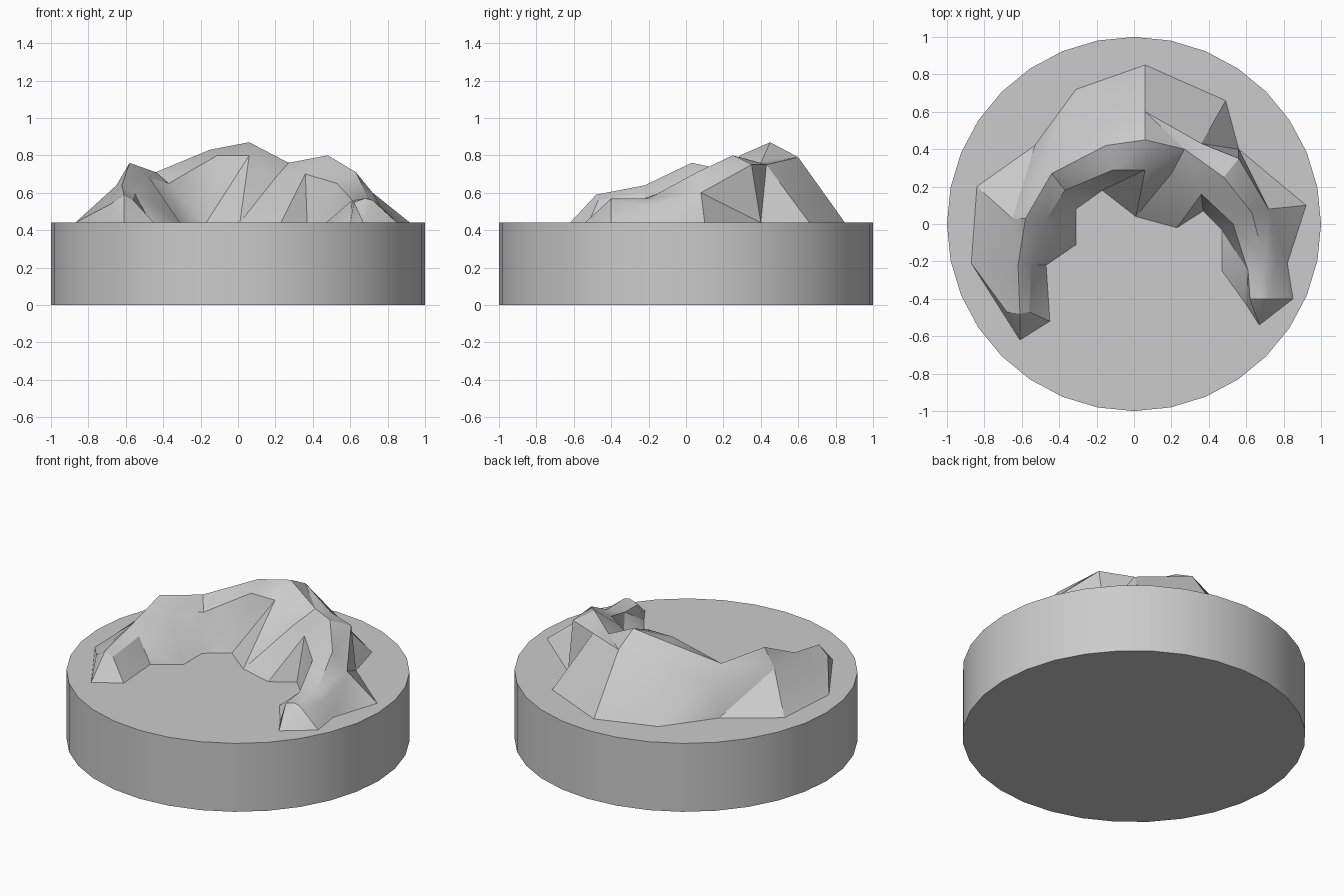
import bpy
import bmesh
import math
from mathutils import Vector

default_cube = bpy.data.objects.get("Cube")
if default_cube:
    bpy.data.objects.remove(default_cube, do_unlink=True)

BASE_HEIGHT = 0.44

# One plain stone grey for everything
stone_grey = bpy.data.materials.new("stone_grey")
stone_grey.use_nodes = True
colour = (0.6, 0.6, 0.6, 1.0)
stone_grey.diffuse_color = colour
stone_grey.node_tree.nodes["Principled BSDF"].inputs["Base Color"].default_value = colour


def finish(obj, angle):
    """Give the object its material and soft shading with sharp creases."""
    obj.data.materials.clear()
    obj.data.materials.append(stone_grey)
    bpy.ops.object.select_all(action="DESELECT")
    obj.select_set(True)
    bpy.context.view_layer.objects.active = obj
    bpy.ops.object.shade_smooth_by_angle(angle=math.radians(angle))


def add_chain(bm, points, first, last):
    """Add a row of vertices running between the two shared tips."""
    row = [bm.verts.new(Vector(p) if len(p) == 3 else Vector((*p, BASE_HEIGHT)))
           for p in points]
    return [first] + row + [last]


def bridge(bm, lower, upper):
    """Join two rows with triangles, always taking the shorter diagonal."""
    i = j = 0
    while i < len(lower) - 1 or j < len(upper) - 1:
        can_lower = i < len(lower) - 1
        can_upper = j < len(upper) - 1
        step_lower = can_lower
        if can_lower and can_upper:
            lower_span = (lower[i + 1].co - upper[j].co).length
            upper_span = (upper[j + 1].co - lower[i].co).length
            step_lower = lower_span <= upper_span
        if step_lower:
            corners = (lower[i], lower[i + 1], upper[j])
            i += 1
        else:
            corners = (lower[i], upper[j + 1], upper[j])
            j += 1
        if len(set(corners)) == len(corners):
            bm.faces.new(corners)


# Round base
bpy.ops.mesh.primitive_cylinder_add(vertices=32, radius=1, depth=BASE_HEIGHT,
                                    location=(0, 0, BASE_HEIGHT / 2))
round_base = bpy.context.object
round_base.name = "round_base"
finish(round_base, 30)

# Horseshoe ridge: rows of points from the right tip round the back to the left tip
outer_foot = [(-.87, -.21), (-.84, .2), (-.53, .42), (-.31, .72), (.06, .85),
              (.49, .66), (.56, .4), (.92, .1), (.82, -.21), (.85, -.4)]
outer_slope = [(-.68, -.47, .54), (-.69, -.3, .56), (-.65, .03, .64),
               (-.47, .38, .64), (-.18, .53, .74), (.06, .6, .79),
               (.36, .43, .75), (.56, .35, .75), (.72, .08, .6),
               (.76, -.21, .53), (.72, -.4, .56)]
crest = [(-.61, -.48, .59), (-.62, -.22, .64), (-.58, .03, .76),
         (-.44, .27, .71), (-.15, .42, .83), (.06, .45, .87), (.27, .4, .76),
         (.48, .25, .8), (.63, .06, .71), (.7, -.2, .57), (.68, -.4, .57)]
inner_slope = [(-.56, -.47, .56), (-.55, -.22, .6), (-.48, .01, .69),
               (-.37, .18, .65), (-.11, .29, .8), (.06, .29, .8),
               (.2, .27, .68), (.36, .16, .7), (.53, 0, .65),
               (.61, -.25, .56), (.62, -.4, .55)]
inner_foot = [(-.45, -.52), (-.47, -.22), (-.31, -.11), (-.31, .08),
              (-.17, .18), (.01, .04), (.23, -.02), (.37, .07),
              (.47, -.03), (.47, -.25), (.6, -.43)]

bm = bmesh.new()
right_tip = bm.verts.new((-.61, -.62, BASE_HEIGHT))
left_tip = bm.verts.new((.67, -.54, BASE_HEIGHT))
rows = [add_chain(bm, points, right_tip, left_tip)
        for points in (outer_foot, outer_slope, crest, inner_slope, inner_foot)]
for lower, upper in zip(rows, rows[1:]):
    bridge(bm, lower, upper)
bmesh.ops.recalc_face_normals(bm, faces=bm.faces)
bm.normal_update()
# An open shell may be turned inside out as a whole
if sum(f.normal.z * f.calc_area() for f in bm.faces) < 0:
    bmesh.ops.reverse_faces(bm, faces=bm.faces)
mesh = bpy.data.meshes.new("horseshoe_ridge")
bm.to_mesh(mesh)
bm.free()
horseshoe_ridge = bpy.data.objects.new("horseshoe_ridge", mesh)
bpy.context.collection.objects.link(horseshoe_ridge)
finish(horseshoe_ridge, 30)
